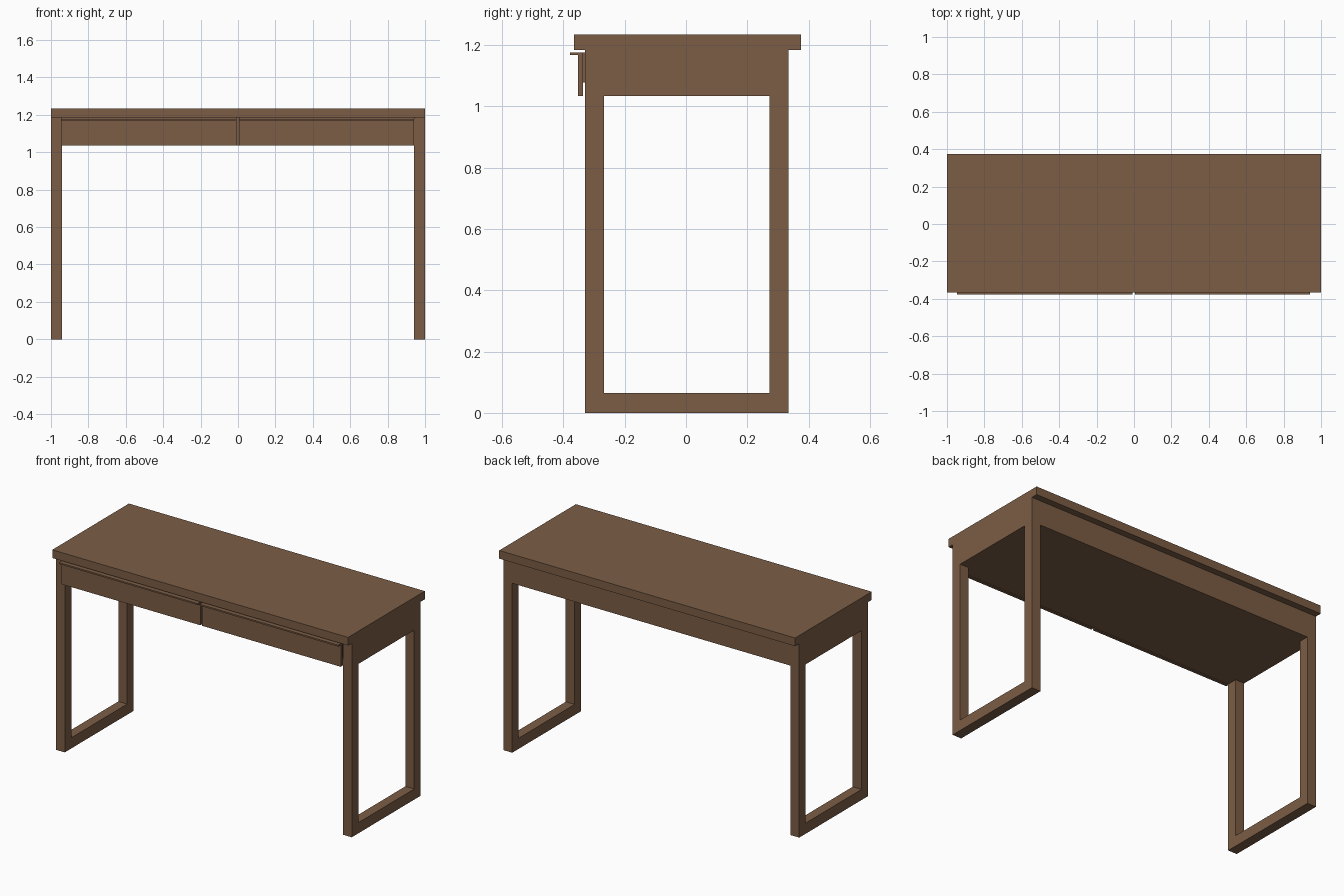
import bpy, bmesh

if "Cube" in bpy.data.objects:
    bpy.data.objects.remove(bpy.data.objects["Cube"])

wood = bpy.data.materials.new("brown_wood")
wood.diffuse_color = (0.20, 0.11, 0.06, 1)
wood.use_nodes = True
wood.node_tree.nodes["Principled BSDF"].inputs["Base Color"].default_value = wood.diffuse_color


def add_object(name, bm):
    bmesh.ops.recalc_face_normals(bm, faces=bm.faces)
    mesh = bpy.data.meshes.new(name)
    bm.to_mesh(mesh)
    bm.free()
    mesh.materials.append(wood)
    ob = bpy.data.objects.new(name, mesh)
    bpy.context.collection.objects.link(ob)
    return ob


def box(name, x0, x1, y0, y1, z0, z1):
    bm = bmesh.new()
    bmesh.ops.create_cube(bm, size=1)
    for v in bm.verts:
        v.co = (x1 if v.co.x > 0 else x0,
                y1 if v.co.y > 0 else y0,
                z1 if v.co.z > 0 else z0)
    return add_object(name, bm)


def extruded_profile(name, points, x0, x1):
    """Closed y-z profile pushed along x."""
    bm = bmesh.new()
    face = bm.faces.new([bm.verts.new((x0, y, z)) for y, z in points])
    new = bmesh.ops.extrude_face_region(bm, geom=[face], use_keep_orig=True)["geom"]
    bmesh.ops.translate(bm, vec=(x1 - x0, 0, 0),
                        verts=[g for g in new if isinstance(g, bmesh.types.BMVert)])
    return add_object(name, bm)


Y0, Y1 = -0.33, 0.335          # front and back of the frame
Z0, Z1 = 1.035, 1.185          # bottom and top of the apron
LEG = 0.94                     # inner face of the legs

# Desk top
box("desk_top", -1, 1, -0.365, 0.375, Z1, 1.235)

# Side frames: closed loop of legs, foot rail and deep top rail
bm = bmesh.new()
outer = [(Y0, 0), (Y1, 0), (Y1, Z1), (Y0, Z1)]
inner = [(-0.267, 0.065), (0.273, 0.065), (0.273, Z0), (-0.267, Z0)]
o, i = ([bm.verts.new((LEG, y, z)) for y, z in loop] for loop in (outer, inner))
ring = [bm.faces.new((o[k], o[(k + 1) % 4], i[(k + 1) % 4], i[k])) for k in range(4)]
new = bmesh.ops.extrude_face_region(bm, geom=ring, use_keep_orig=True)["geom"]
bmesh.ops.translate(bm, vec=(1 - LEG, 0, 0),
                    verts=[g for g in new if isinstance(g, bmesh.types.BMVert)])
frame = add_object("side_frames", bm)
mirror = frame.modifiers.new("mirror", 'MIRROR')
mirror.use_axis[0] = True

# Drawer housing between the frames
box("back_apron", -LEG, LEG, 0.275, Y1, Z0, Z1)
box("housing_bottom", -LEG, LEG, Y0, 0.275, Z0, 1.07)
box("drawer_divider", -0.012, 0.01, Y0, 0.275, 1.07, Z1)

# Drawers: front panel with a finger lip, and an open box behind it
for side, x0, x1 in (("left", -0.946, -0.008), ("right", 0.005, 0.942)):
    profile = [(-0.336, Z0), (-0.336, 1.177), (-0.378, 1.177),
               (-0.378, 1.168), (-0.353, 1.168), (-0.353, Z0)]
    extruded_profile(side + "_drawer_front", profile, x0, x1)
    a, b, front, back, low, high = x0 + 0.015, x1 - 0.015, -0.336, 0.26, 1.078, 1.177
    box(side + "_drawer_bottom", a, b, front, back, low, low + 0.01)
    box(side + "_drawer_inner_front", a, b, front, front + 0.012, low, high)
    box(side + "_drawer_back", a, b, back - 0.012, back, low, high)
    box(side + "_drawer_left_wall", a, a + 0.012, front, back, low, high)
    box(side + "_drawer_right_wall", b - 0.012, b, front, back, low, high)
